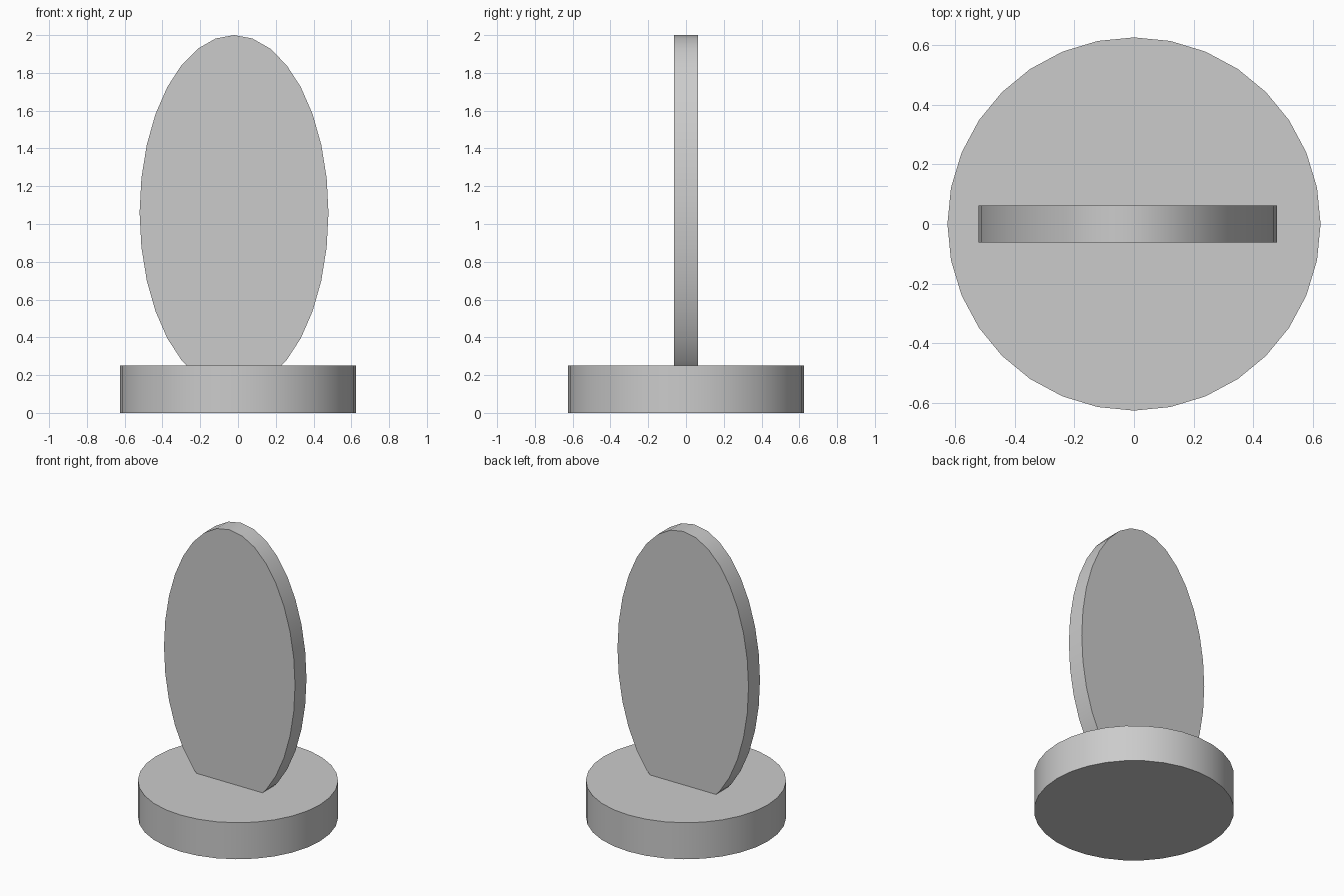
import bpy, math

if "Cube" in bpy.data.objects:
    bpy.data.objects.remove(bpy.data.objects["Cube"])

def disc(name, radius_x, radius_y, depth, location, rotation=(0, 0, 0)):
    """32-sided elliptical disc with smooth rim and sharp edges."""
    bpy.ops.mesh.primitive_cylinder_add(vertices=32, radius=1, depth=depth,
                                        location=location, rotation=rotation)
    ob = bpy.context.object
    ob.name = name
    ob.scale = (radius_x, radius_y, 1)
    bpy.ops.object.transform_apply(location=False, rotation=True, scale=True)
    bpy.ops.object.shade_smooth_by_angle(angle=math.radians(30))
    return ob

# Round base on the ground
disc("base", 0.626, 0.626, 0.252, (0, 0, 0.126))

# Upright oval plate, its lower end sunk into the base
disc("oval_plate", 0.5, 0.94, 0.125, (-0.021, 0, 1.06), (math.pi / 2, 0, 0))
